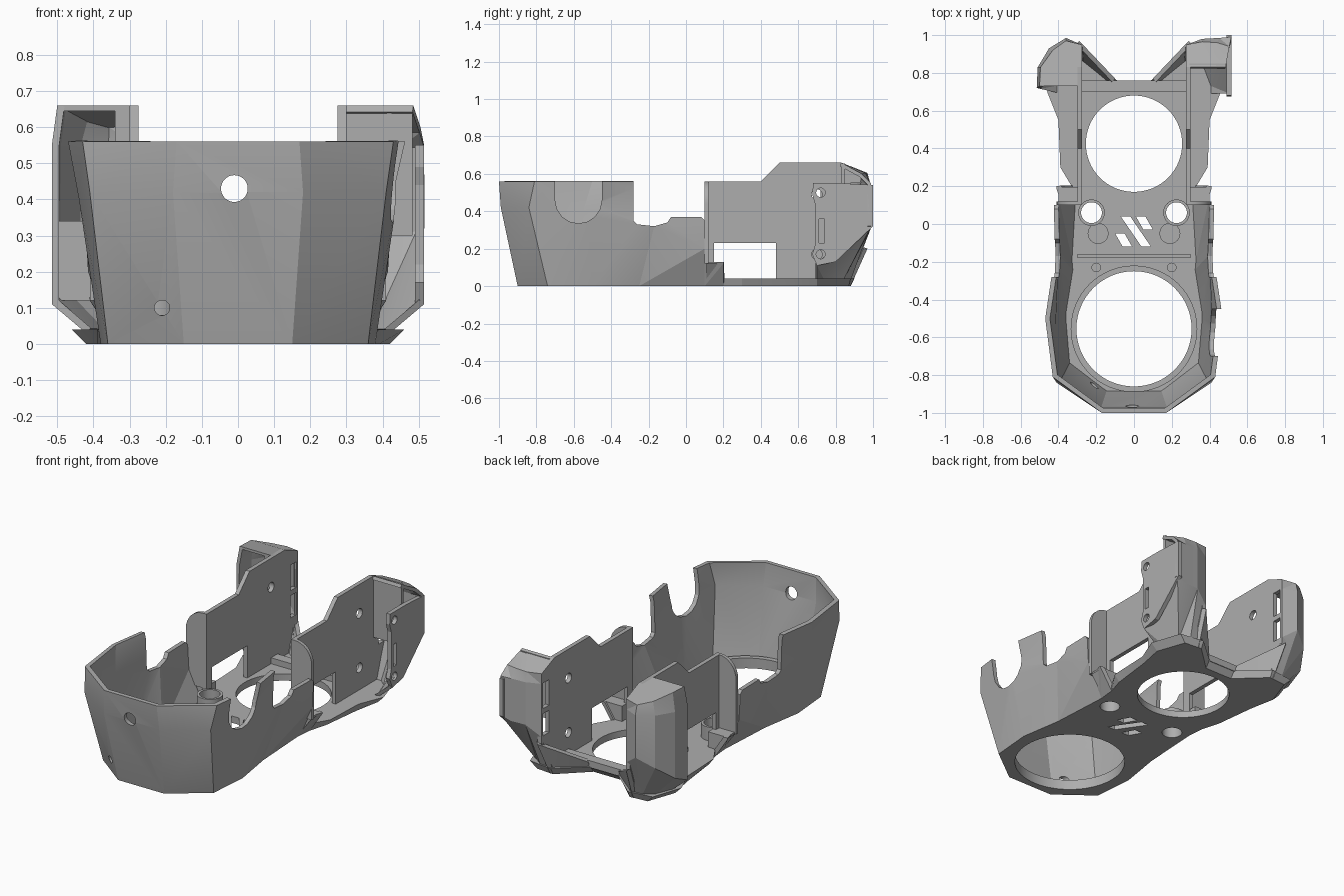
import bpy, bmesh, math

if "Cube" in bpy.data.objects:
    bpy.data.objects.remove(bpy.data.objects["Cube"])

grey = bpy.data.materials.new("plain_grey")
grey.use_nodes = True
grey.diffuse_color = (0.42, 0.42, 0.42, 1)
grey.node_tree.nodes["Principled BSDF"].inputs["Base Color"].default_value = (0.42, 0.42, 0.42, 1)


def finish(name, bm, recalc=True):
    if recalc:
        bmesh.ops.recalc_face_normals(bm, faces=bm.faces)
    mesh = bpy.data.meshes.new(name)
    bm.to_mesh(mesh)
    bm.free()
    mesh.materials.append(grey)
    ob = bpy.data.objects.new(name, mesh)
    bpy.context.collection.objects.link(ob)
    return ob


def solid(name, low, high):
    """Closed solid between two matching outlines."""
    bm = bmesh.new()
    a = [bm.verts.new(p) for p in low]
    b = [bm.verts.new(p) for p in high]
    bm.faces.new(a[::-1])
    bm.faces.new(b)
    for i in range(len(a)):
        j = (i + 1) % len(a)
        bm.faces.new((a[i], a[j], b[j], b[i]))
    return finish(name, bm)


def prism(name, pts, axis, lo, hi):
    """Extrude a flat outline along an axis."""
    def place(p, d):
        c = list(p)
        c.insert("xyz".index(axis), d)
        return c
    return solid(name, [place(p, lo) for p in pts], [place(p, hi) for p in pts])


def box(name, x, y, z):
    pts = [(x[0], y[0]), (x[1], y[0]), (x[1], y[1]), (x[0], y[1])]
    return prism(name, pts, "z", *z)


def disc(name, centre, r, axis, lo, hi, n=48):
    pts = [(centre[0] + r * math.cos(2 * math.pi * i / n),
            centre[1] + r * math.sin(2 * math.pi * i / n)) for i in range(n)]
    return prism(name, pts, axis, lo, hi)


def bake(ob):
    """Replace the mesh by its modified result."""
    bpy.context.view_layer.update()
    dg = bpy.context.evaluated_depsgraph_get()
    mesh = bpy.data.meshes.new_from_object(ob.evaluated_get(dg))
    ob.modifiers.clear()
    ob.data = mesh


def cut(ob, cutters):
    for c in cutters:
        c.hide_render = True
        m = ob.modifiers.new("cut", "BOOLEAN")
        m.operation, m.solver, m.object = "DIFFERENCE", "EXACT", c
    bake(ob)
    for c in cutters:
        bpy.data.objects.remove(c)


def skin(name, rings, thick):
    """Thin wall through open rings, listed counterclockwise from above."""
    bm = bmesh.new()
    rows = [[bm.verts.new(p) for p in r] for r in rings]
    for a, b in zip(rows, rows[1:]):
        for i in range(len(a) - 1):
            bm.faces.new((a[i], a[i + 1], b[i + 1], b[i]))
    ob = finish(name, bm, False)
    m = ob.modifiers.new("wall", "SOLIDIFY")
    m.thickness, m.offset, m.use_even_offset = thick, -1, True
    ob.modifiers.new("flat_faces", "TRIANGULATE")
    bake(ob)
    return ob


def flip(pts):
    return [(-p[0], *p[1:]) for p in reversed(pts)]


# Front shell whose crease drops along the neck walls
base = [(.15, -.9), (.36, -.74), (.38, -.5), (.34, -.25), (.32, .1), (.33, .2)]
waist = [(.18, -.99, .42), (.41, -.84, .42), (.44, -.55, .4), (.415, -.17, .32),
         (.415, .1, .2), (.41, .2, .12)]
rim = [(.17, -1), (.43, -.81), (.47, -.5), (.425, -.2), (.435, .1), (.43, .2)]
halves = [[(x, y, 0) for x, y in base], waist, [(x, y, .56) for x, y in rim]]
shell = skin("front_shell", [flip(h) + h for h in halves], .025)
u_notch = [(-.7, .7), (-.7, .46)]
u_notch += [(-.575 - .125 * math.cos(t * math.pi / 8), .46 - .125 * math.sin(t * math.pi / 8))
            for t in range(1, 8)]
u_notch += [(-.45, .46), (-.45, .7)]
saddle = [(-.28, .7), (-.28, .35), (-.26, .33), (-.17, .32), (-.1, .34), (-.08, .37),
          (.08, .37), (.1, .35), (.1, .13), (.3, .13), (.3, .7)]
cut(shell, [prism("side_notch_cut", u_notch, "x", .2, .7),
            prism("saddle_cut", saddle, "x", -.8, .8),
            disc("front_hole_cut", (-.01, .43), .037, "y", -1.2, -.8),
            disc("small_hole_cut", (-.21, .1), .021, "y", -1.2, -.7)])

# Floor with the two large openings, screw holes and slanted slots
rear_low = [(.36, .3), (.39, .55), (.42, .7), (.36, .87), (.25, .88), (.09, .73)]
rear_high = [(.39, .3), (.4, .55), (.46, .7), (.4, .88), (.25, .9), (.09, .76)]
low = [(x, y, 0) for x, y in base + rear_low]
high = [(x, y, .04) for x, y in base + rear_high]
floor = solid("floor_plate", low + flip(low), high + flip(high))
slots = [[(-.07, .04), (-.02, .04), (.09, -.12), (.04, -.12)],
         [(-.1, -.05), (-.05, -.05), (-.01, -.12), (-.06, -.12)],
         [(.01, .04), (.06, .04), (.1, -.03), (.05, -.03)]]
cut(floor, [disc("front_opening_cut", (0, -.555), .305, "z", -.1, .2, 64),
            disc("rear_opening_cut", (0, .425), .255, "z", -.1, .2, 64)]
    + [prism("slot_cut", s, "z", -.1, .2) for s in slots]
    + [disc("screw_cut", (s * .225, .06), .055, "z", -.1, .2) for s in (-1, 1)])

ring = disc("front_opening_lip", (0, -.555), .335, "z", .035, .06, 64)
cut(ring, [disc("lip_cut", (0, -.555), .305, "z", 0, .2, 64)])
box("rear_beam", (-.28, .28), (.7, .76), (.035, .075))
box("neck_ledge", (-.3, .3), (-.18, -.16), (.03, .08))

for s, side in ((1, "left"), (-1, "right")):
    def span(a, b):
        return sorted((s * a, s * b))

    # Screw tubes, posts and foot blocks on the floor
    tube = disc(side + "_screw_tube", (s * .225, .06), .07, "z", .03, .12)
    cut(tube, [disc("tube_cut", (s * .225, .06), .055, "z", 0, .2)])
    disc(side + "_post", (s * .19, -.05), .055, "z", .03, .075)
    disc(side + "_pin", (s * .2, -.23), .025, "z", .03, .07, 24)
    foot_side = [(.28, .03), (.335, .03), (.4, .12), (.4, .13), (.28, .13)]
    prism(side + "_foot_block", [(s * x, z) for x, z in foot_side], "y", .11, .195)

    # Upright side panel with window, screw holes and rear slots
    outline = [(.1, .03), (.1, .56), (.4, .56), (.5, .66), (.83, .66),
               (.95, .61), (.95, .2), (.87, .03)]
    panel = prism(side + "_side_panel", outline, "x", *span(.275, .3))
    cuts = [box("window_cut", span(.1, .6), (.15, .48), (.04, .23))]
    cuts += [disc("panel_hole_cut", (.7, z), .028, "x", *span(.1, .6))
             for z in ((.17, .49) if s > 0 else (.49,))]
    cuts += [box("rear_slot_cut", span(.1, .315), (.88, .935), z)
             for z in ((.24, .37), (.4, .55))]
    cut(panel, cuts)

    # Round-topped flange at the panel's front end
    arc = [(s * (.3 + .11 * math.cos(t * math.pi / 16)), .44 + .12 * math.sin(t * math.pi / 16))
           for t in range(9)]
    prism(side + "_front_flange", [(s * .28, .56), (s * .28, .12), (s * .41, .12)] + arc,
          "y", .1, .12)

    # Sloping underside of the rear corner, then its upright wall
    foot = [(.42, .7, .03), (.42, .74, .03), (.38, .84, .03), (.33, .88, .03), (.25, .88, .03)]
    if s > 0:
        plan = [(.515, .7), (.515, .99), (.45, .985), (.36, .98), (.28, .95)]
        heights = (.11, .32, .3, .3, .24)
        brow = [(.505, .94, .6), (.44, .96, .605), (.36, .965, .605), (.28, .95, .61)]
        top = [(x, .83, .66) for x in (.485, .43, .36, .28)]
    else:
        plan = [(.515, .72), (.51, .83), (.45, .93), (.36, .985), (.28, .95)]
        heights = (.11, .16, .24, .3, .24)
        top = [(.5, .73, .66), (.495, .83, .66), (.43, .92, .625), (.36, .97, .605),
               (.28, .95, .61)]
    lower = [(x, y, z) for (x, y), z in zip(plan, heights)]
    upper = [(x, y, .55) for x, y in plan]
    if s > 0:
        # Open corner: the mounting plate stands in for its outer side
        skin(side + "_corner_underside", [foot, lower], .02)
        skin(side + "_corner_wall", [lower[1:], upper[1:], brow, top], .02)
        box(side + "_corner_front_wall", (.295, .483), (.83, .85), (.3, .655))
    else:
        # Roofed corner with a low front wall and post around its pocket
        skin(side + "_rear_corner", [flip(r) for r in (foot, lower, upper, top)], .02)
        cap = flip(top + [(.28, .83, .66), (.28, .73, .66)])
        solid(side + "_corner_roof", [(x, y, z - .015) for x, y, z in cap], cap)
        box(side + "_pocket_wall", (-.505, -.3), (.73, .75), (.12, .34))
        box(side + "_pocket_post", (-.34, -.295), (.73, .75), (.33, .65))

    # Low slanted wing between rear beam and corner
    wing = [[(.27, .88, .0), (.09, .73, .0)], [(.29, .97, .2), (.1, .77, .07)]]
    if s < 0:
        wing = [flip(r) for r in wing]
    skin(side + "_rear_wing", wing, .025)

# Outer mounting plate with holes and slot
edge = [(.7, .11), (.8, .13), (1, .32), (1, .54), (.83, .55), (.68, .55),
        (.675, .49), (.69, .44), (.69, .22), (.675, .17)]
plate = prism("outer_mount_plate", edge, "x", .49, .515)
cut(plate, [disc("plate_hole_cut", (.72, z), .024, "x", .4, .6) for z in (.17, .5)]
    + [box("plate_slot_cut", (.4, .6), (.71, .74), (.23, .36))])

# Smooth only the round edges
for ob in bpy.context.scene.objects:
    ob.select_set(ob.type == "MESH")
    if ob.type == "MESH":
        bpy.context.view_layer.objects.active = ob
bpy.ops.object.shade_smooth_by_angle(angle=math.radians(14))
